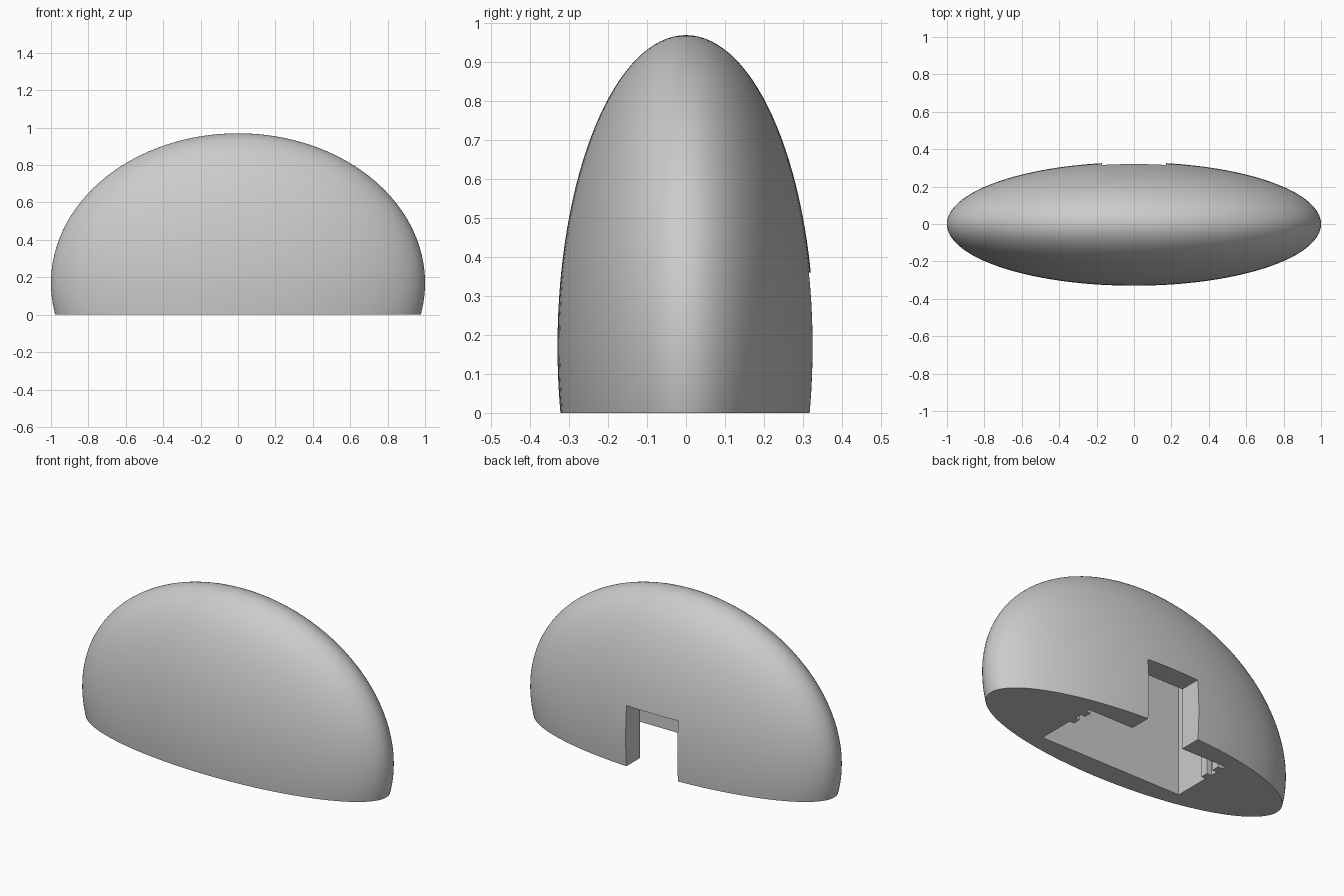
import bpy
import bmesh
from mathutils import Matrix, Vector

cube = bpy.data.objects.get("Cube")
if cube:
    bpy.data.objects.remove(cube, do_unlink=True)

grey = bpy.data.materials.new("plain grey")
grey.use_nodes = True
tone = (0.6, 0.6, 0.6, 1)
grey.diffuse_color = tone
grey.node_tree.nodes["Principled BSDF"].inputs["Base Color"].default_value = tone


def add_object(name, bm):
    bmesh.ops.recalc_face_normals(bm, faces=bm.faces)
    mesh = bpy.data.meshes.new(name)
    bm.to_mesh(mesh)
    bm.free()
    mesh.materials.append(grey)
    obj = bpy.data.objects.new(name, mesh)
    bpy.context.collection.objects.link(obj)
    return obj


def prism(name, outline, bottom, top):
    """Extrude a floor plan between two heights."""
    bm = bmesh.new()
    face = bm.faces.new([bm.verts.new((x, y, bottom)) for x, y in outline])
    ext = bmesh.ops.extrude_face_region(bm, geom=[face])
    verts = [v for v in ext["geom"] if isinstance(v, bmesh.types.BMVert)]
    bmesh.ops.translate(bm, verts=verts, vec=(0, 0, top - bottom))
    return add_object(name, bm)


# Flattened dome with a level base
CENTRE = 0.17
bm = bmesh.new()
bmesh.ops.create_uvsphere(bm, u_segments=128, v_segments=64, radius=1)
bmesh.ops.transform(bm, verts=bm.verts, matrix=Matrix.Translation((0, 0, CENTRE))
                    @ Matrix.Diagonal((1, 0.33, 0.8, 1)))
bmesh.ops.bisect_plane(bm, geom=bm.verts[:] + bm.edges[:] + bm.faces[:],
                       plane_co=Vector((0, 0, 0)), plane_no=Vector((0, 0, 1)),
                       clear_inner=True)
bmesh.ops.holes_fill(bm, edges=[e for e in bm.edges if e.is_boundary])
body = add_object("dome_body", bm)

# Inner pocket, with two upright ribs on each end wall
HALF_X, HALF_Y, RIB = 0.465, 0.19, 0.03
side = [(HALF_X, -HALF_Y)]
for start in (0.03, 0.12):
    end = start + 0.045
    side += [(HALF_X, start), (HALF_X - RIB, start), (HALF_X - RIB, end), (HALF_X, end)]
side.append((HALF_X, HALF_Y))
plan = side + [(-x, y) for x, y in reversed(side)]
pocket = prism("pocket_cutter", plan, -0.1, 0.65)

# Doorway through the back wall
W = 0.17
doorway = prism("doorway_cutter", [(-W, 0.1), (W, 0.1), (W, 0.5), (-W, 0.5)], -0.2, 0.36)

bpy.context.view_layer.objects.active = body
body.select_set(True)
for cutter in (pocket, doorway):
    mod = body.modifiers.new("cut", "BOOLEAN")
    mod.operation = "DIFFERENCE"
    mod.solver = "EXACT"
    mod.object = cutter
    bpy.ops.object.modifier_apply(modifier=mod.name)
    bpy.data.objects.remove(cutter, do_unlink=True)

bpy.ops.object.shade_smooth_by_angle(angle=0.6)
